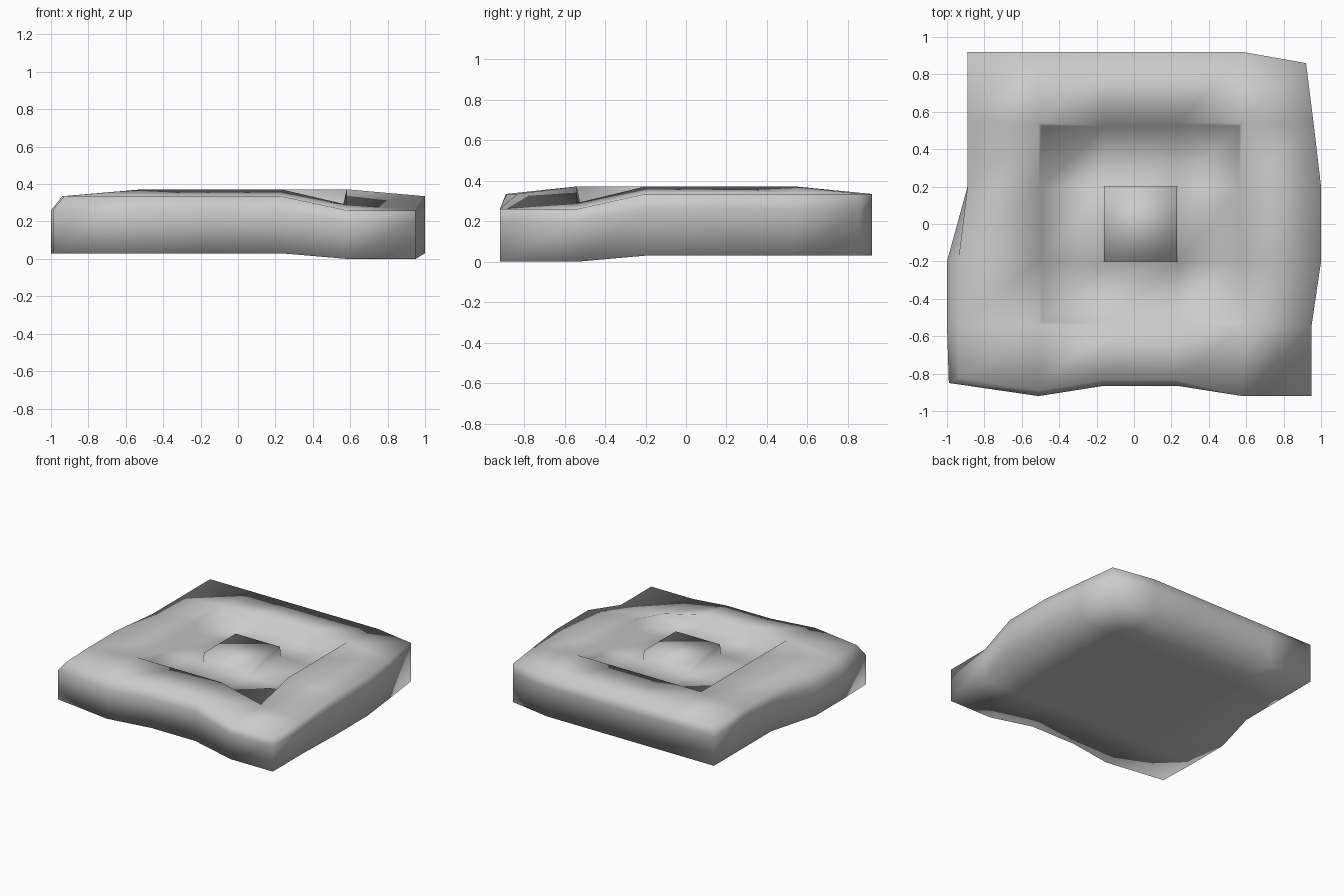
import bpy, bmesh

if "Cube" in bpy.data.objects:
    bpy.data.objects.remove(bpy.data.objects["Cube"])

# grid lines of the 5 x 5 cushion layout
GX = [-0.94, -0.51, -0.16, 0.23, 0.58, 0.95]
GY = [-0.92, -0.54, -0.20, 0.20, 0.54, 0.92]

# worn outline: y along front/back edges, x along left/right edges
FRONT = [-0.85, -0.92, -0.865, -0.865, -0.92, -0.92]
BACK = [0.92, 0.92, 0.92, 0.92, 0.92, 0.86]
LEFT = [-0.99, -1.0, -1.0, -0.89, -0.89, -0.89]
RIGHT = [0.95, 0.95, 1.0, 1.0, 0.96, 0.92]


def is_rim(i, j):
    return i in (0, 5) or j in (0, 5)


def sagging(i, j):
    return i >= 4 and j <= 1


def plan(i, j):
    x = LEFT[j] if i == 0 else RIGHT[j] if i == 5 else GX[i]
    y = FRONT[i] if j == 0 else BACK[i] if j == 5 else GY[j]
    return x, y


bm = bmesh.new()
top, low, mid, floor = {}, {}, {}, {}
for i in range(6):
    for j in range(6):
        x, y = plan(i, j)
        s = sagging(i, j)
        low[i, j] = bm.verts.new((x, y, 0.0 if s else 0.03))
        if is_rim(i, j):
            # upper edge is pulled in at the front and lower left
            tx = x + (0.06 if i == 0 and j <= 2 else 0)
            ty = y + (0.03 if j == 0 and i <= 3 else 0)
            mid[i, j] = bm.verts.new((x, y, 0.2 if s else 0.26))
            top[i, j] = bm.verts.new((tx, ty, 0.26 if s else 0.335))
        else:
            top[i, j] = bm.verts.new((x, y, 0.29 if s else 0.372))
            # foot of the channel
            k = 0.97 if (i in (1, 4) or j in (1, 4)) else 1.02
            floor[i, j] = bm.verts.new((x * k, y * k, 0.25 if s else 0.29))


def quad(layer, i, j):
    bm.faces.new([layer[i, j], layer[i + 1, j], layer[i + 1, j + 1], layer[i, j + 1]])


def square_loop(a, b):
    n = range(a, b)
    return ([(i, a) for i in n] + [(b, j) for j in n]
            + [(i, b) for i in range(b, a, -1)] + [(a, j) for j in range(b, a, -1)])


def wall(lower, upper, a, b):
    pts = square_loop(a, b)
    for p, q in zip(pts, pts[1:] + pts[:1]):
        bm.faces.new([lower[p], lower[q], upper[q], upper[p]])


# top and underside panels
for i in range(5):
    for j in range(5):
        quad(low, i, j)
        in_channel = 1 <= i <= 3 and 1 <= j <= 3 and (i, j) != (2, 2)
        quad(floor if in_channel else top, i, j)

# outer sides, channel wall and centre tuft
wall(low, mid, 0, 5)
wall(mid, top, 0, 5)
wall(floor, top, 1, 4)
wall(floor, top, 2, 3)
bmesh.ops.recalc_face_normals(bm, faces=bm.faces)

for f in bm.faces:
    f.smooth = True
me = bpy.data.meshes.new("floor_cushion")
bm.to_mesh(me)
bm.free()
bpy.context.collection.objects.link(bpy.data.objects.new("floor_cushion", me))
